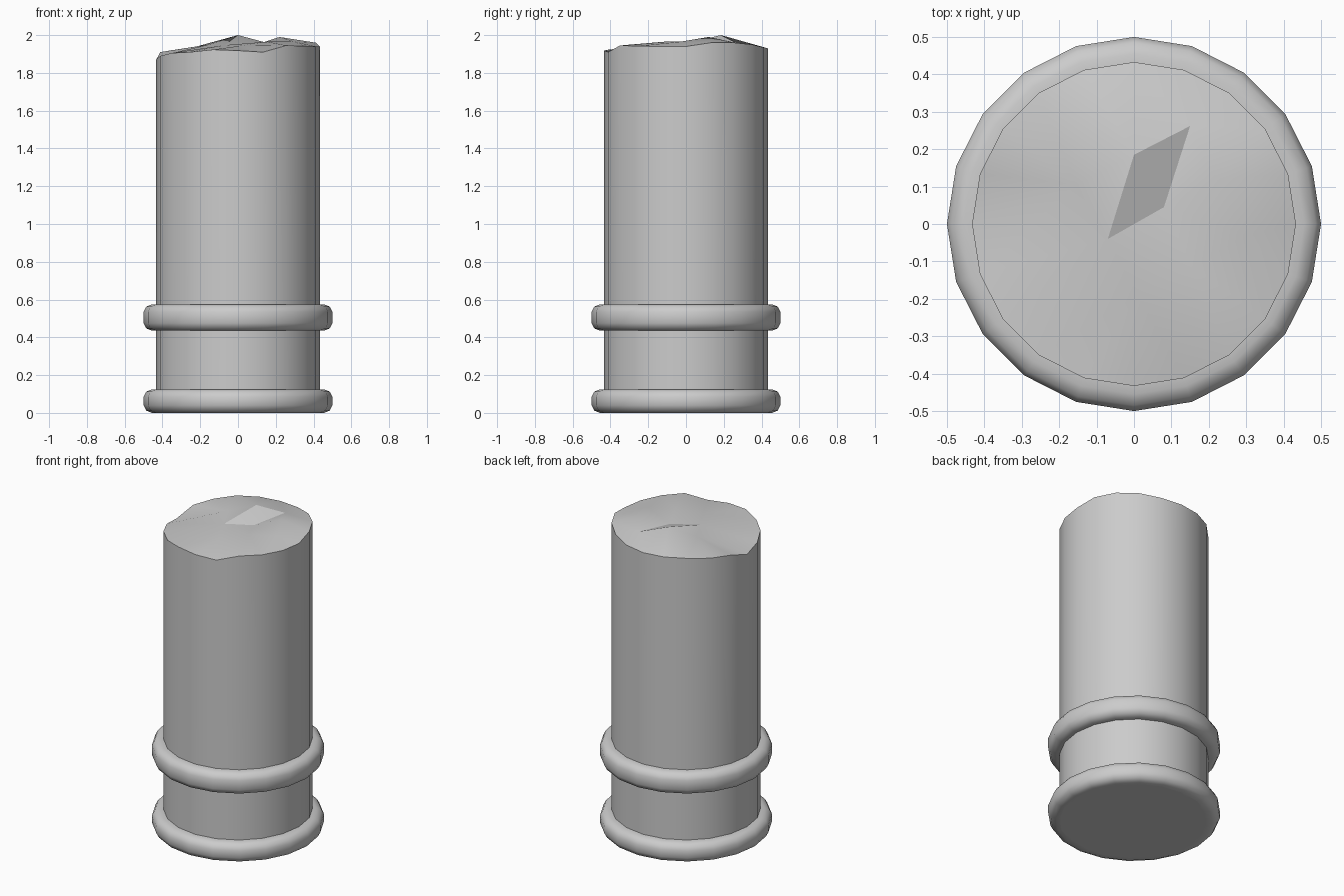
import bpy, bmesh
from math import cos, sin, radians, tau
from mathutils import Vector
from mathutils.geometry import delaunay_2d_cdt

if "Cube" in bpy.data.objects:
    bpy.data.objects.remove(bpy.data.objects["Cube"])

N = 20
R = 0.433


def circle(r):
    return [(r * cos(tau * i / N), r * sin(tau * i / N)) for i in range(N)]


def finish(name, bm, angle):
    bmesh.ops.recalc_face_normals(bm, faces=bm.faces)
    me = bpy.data.meshes.new(name)
    bm.to_mesh(me)
    bm.free()
    ob = bpy.data.objects.new(name, me)
    bpy.context.collection.objects.link(ob)
    bpy.ops.object.select_all(action='DESELECT')
    ob.select_set(True)
    bpy.context.view_layer.objects.active = ob
    bpy.ops.object.shade_smooth_by_angle(angle=radians(angle))
    return ob


def ring(name, profile):
    """Closed moulding turned around z."""
    bm = bmesh.new()
    loops = [[bm.verts.new((x, y, z)) for x, y in circle(r)] for r, z in profile]
    for k in range(len(loops)):
        a, b = loops[k], loops[(k + 1) % len(loops)]
        for i in range(N):
            j = (i + 1) % N
            bm.faces.new((a[i], a[j], b[j], b[i]))
    return finish(name, bm, 60)


# Mouldings
ring("base_ring", [(0.42, 0.0), (0.455, 0.0), (0.485, 0.012), (0.5, 0.04),
                   (0.5, 0.085), (0.485, 0.113), (0.455, 0.125), (0.42, 0.125)])
ring("upper_ring", [(0.42, 0.435), (0.455, 0.435), (0.485, 0.447), (0.5, 0.475),
                    (0.5, 0.535), (0.485, 0.563), (0.455, 0.575), (0.42, 0.575)])

# Shaft with uneven broken rim, heights given anticlockwise from +x
rim = [1.94, 1.96, 1.96, 1.95, 1.935, 1.93, 1.93, 1.93, 1.92, 1.91,
       1.87, 1.89, 1.905, 1.91, 1.923, 1.918, 1.91, 1.945, 1.942, 1.94]
chips = [(-0.155, 0.105, 1.95), (0, 0.185, 2.0), (0.08, 0.045, 1.945),
         (-0.07, -0.04, 1.947), (0.15, 0.262, 1.96), (0.22, 0.12, 1.99),
         (0.155, -0.115, 1.965), (0.01, -0.19, 1.943), (0.3, -0.03, 1.965)]
bm = bmesh.new()
pts = circle(R)
low = [bm.verts.new((x, y, 0)) for x, y in pts]
top = [bm.verts.new((x, y, z)) for (x, y), z in zip(pts, rim)]
bm.faces.new(low[::-1])
for i in range(N):
    j = (i + 1) % N
    bm.faces.new((low[i], low[j], top[j], top[i]))

# Fractured top, keeping the edges of the three square chips
cap = top + [bm.verts.new(c) for c in chips]
quads = [(0, 1, 2, 3), (1, 4, 5, 2), (3, 2, 6, 7)]
edges = [(i, (i + 1) % N) for i in range(N)]
edges += [(N + q[k], N + q[(k + 1) % 4]) for q in quads for k in range(4)]
res = delaunay_2d_cdt([Vector(v.co[:2]) for v in cap], edges, [], 1, 1e-5)
for f in res[2]:
    bm.faces.new([cap[res[3][i][0]] for i in f])
finish("broken_shaft", bm, 22)
